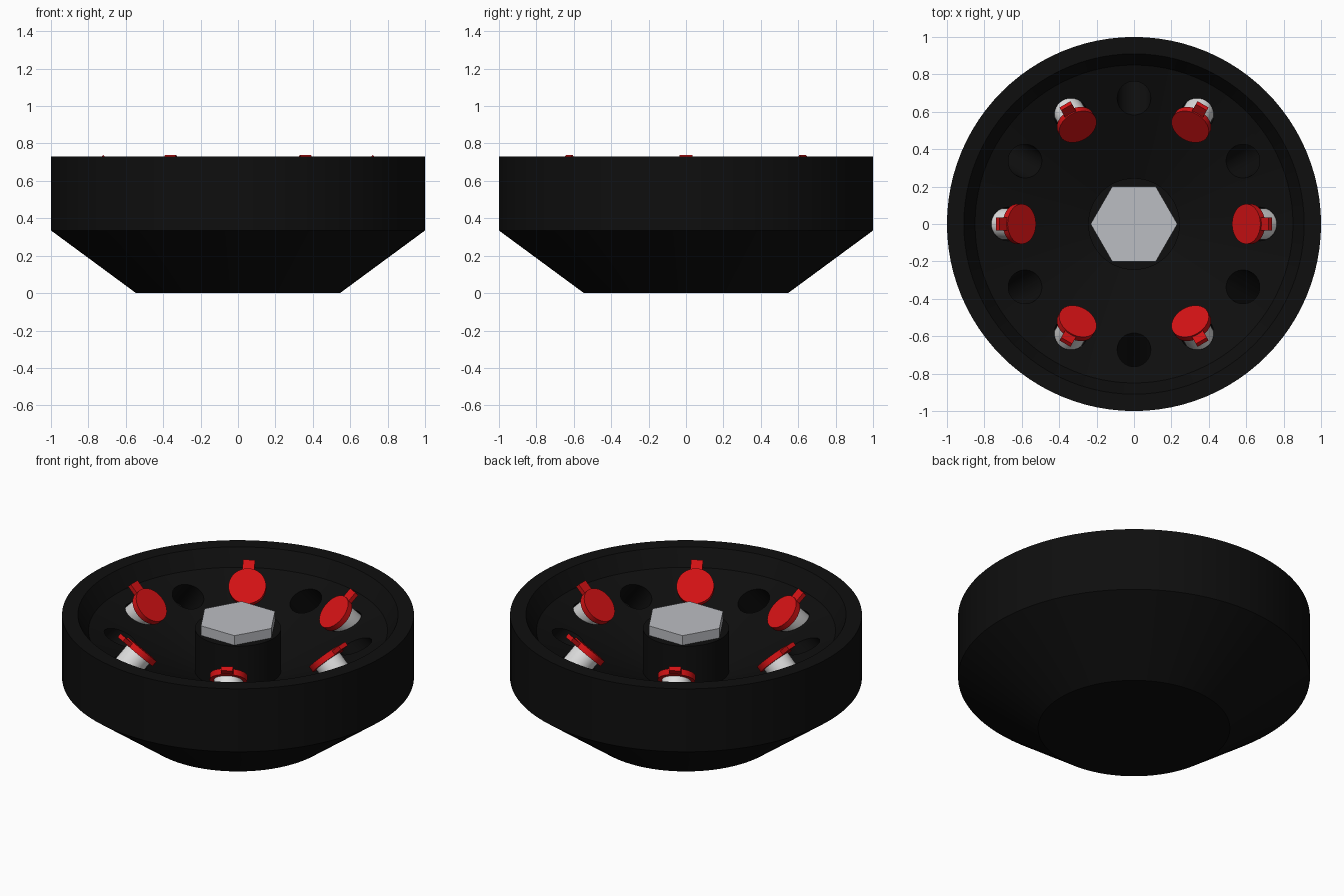
import bpy, bmesh
from math import sin, cos, pi, radians
from mathutils import Matrix

cube = bpy.data.objects.get("Cube")
if cube:
    bpy.data.objects.remove(cube, do_unlink=True)


def material(name, rgb, rough=0.6):
    m = bpy.data.materials.new(name)
    m.use_nodes = True
    m.diffuse_color = (*rgb, 1)
    bsdf = m.node_tree.nodes["Principled BSDF"]
    bsdf.inputs["Base Color"].default_value = (*rgb, 1)
    bsdf.inputs["Roughness"].default_value = rough
    return m


BLACK = material("rotor black", (0.0045, 0.0045, 0.0045))
RED = material("cap red", (0.65, 0.006, 0.007))
WHITE = material("tube white", (0.75, 0.75, 0.75))
STEEL = material("bolt steel", (0.50, 0.51, 0.54))


def finish(name, bm, mat, matrix=Matrix(), smooth=True):
    bmesh.ops.recalc_face_normals(bm, faces=bm.faces)
    me = bpy.data.meshes.new(name)
    bm.to_mesh(me)
    bm.free()
    me.materials.append(mat)
    ob = bpy.data.objects.new(name, me)
    ob.matrix_world = matrix
    bpy.context.collection.objects.link(ob)
    if smooth:
        shade(ob)
    return ob


def shade(ob):
    bpy.ops.object.select_all(action="DESELECT")
    ob.select_set(True)
    bpy.context.view_layer.objects.active = ob
    bpy.ops.object.shade_smooth_by_angle(angle=radians(30))


def add_lathe(bm, profile, segs, matrix=Matrix()):
    """Spin (radius, z) points, which start and end on the axis."""
    rings = []
    for r, z in profile:
        n = segs if r > 0 else 1
        rings.append([bm.verts.new(matrix @ Matrix.Translation(
            (r * cos(2 * pi * i / segs), r * sin(2 * pi * i / segs), z)).translation)
            for i in range(n)])
    for a, b in zip(rings, rings[1:]):
        for i in range(segs):
            j = (i + 1) % segs
            quad = [a[i % len(a)], a[j % len(a)], b[j % len(b)], b[i % len(b)]]
            bm.faces.new(list(dict.fromkeys(quad)))


def lathe(name, profile, segs, mat, matrix=Matrix(), smooth=True):
    bm = bmesh.new()
    add_lathe(bm, profile, segs, matrix)
    return finish(name, bm, mat, smooth=smooth)


def slot_frame(index):
    """Frame at a cap's top centre, its z axis leaning 45 degrees inward."""
    return (Matrix.Rotation(radians(30 * index), 4, "Z")
            @ Matrix.Translation((0.60, 0, 0.63))
            @ Matrix.Rotation(radians(-45), 4, "Y"))


# Rotor: tapered bowl with a raised rim, conical floor and central hub
rotor = lathe("rotor_body", [
    (0, 0), (0.545, 0), (1, 0.335), (1, 0.73), (0.91, 0.73), (0.85, 0.63),
    (0.245, 0.38), (0.245, 0.645), (0, 0.645)], 96, BLACK, smooth=False)

# Twelve slanted tube holes
bm = bmesh.new()
for k in range(12):
    add_lathe(bm, [(0, -0.40), (0.09, -0.40), (0.09, 0.02), (0, 0.02)], 32, slot_frame(k))
cutter = finish("hole_cutter", bm, BLACK, smooth=False)
cutter.hide_render = True
mod = rotor.modifiers.new("holes", "BOOLEAN")
mod.operation = "DIFFERENCE"
mod.solver = "EXACT"
mod.object = cutter
bpy.context.view_layer.objects.active = rotor
bpy.ops.object.modifier_apply(modifier="holes")
bpy.data.objects.remove(cutter, do_unlink=True)
shade(rotor)

# Hexagonal bolt head on the hub
lathe("hex_bolt", [(0, 0.64), (0.232, 0.64), (0.232, 0.705), (0, 0.705)], 6, STEEL,
      smooth=False)

# Capped tubes in every other hole
for k in range(0, 12, 2):
    frame = slot_frame(k)
    n = k // 2 + 1
    lathe(f"tube_{n}", [(0, -0.37), (0.02, -0.365), (0.083, -0.22), (0.083, -0.03), (0, -0.03)],
          32, WHITE, frame)
    lathe(f"tube_cap_{n}", [(0, -0.036), (0.107, -0.036), (0.107, 0), (0, 0)], 32, RED, frame)
    bm = bmesh.new()
    bmesh.ops.create_cube(bm, size=1, matrix=Matrix.Translation((0.122, 0, -0.021))
                          @ Matrix.Diagonal((0.08, 0.068, 0.026, 1)))
    finish(f"cap_tab_{n}", bm, RED, frame, smooth=False)
